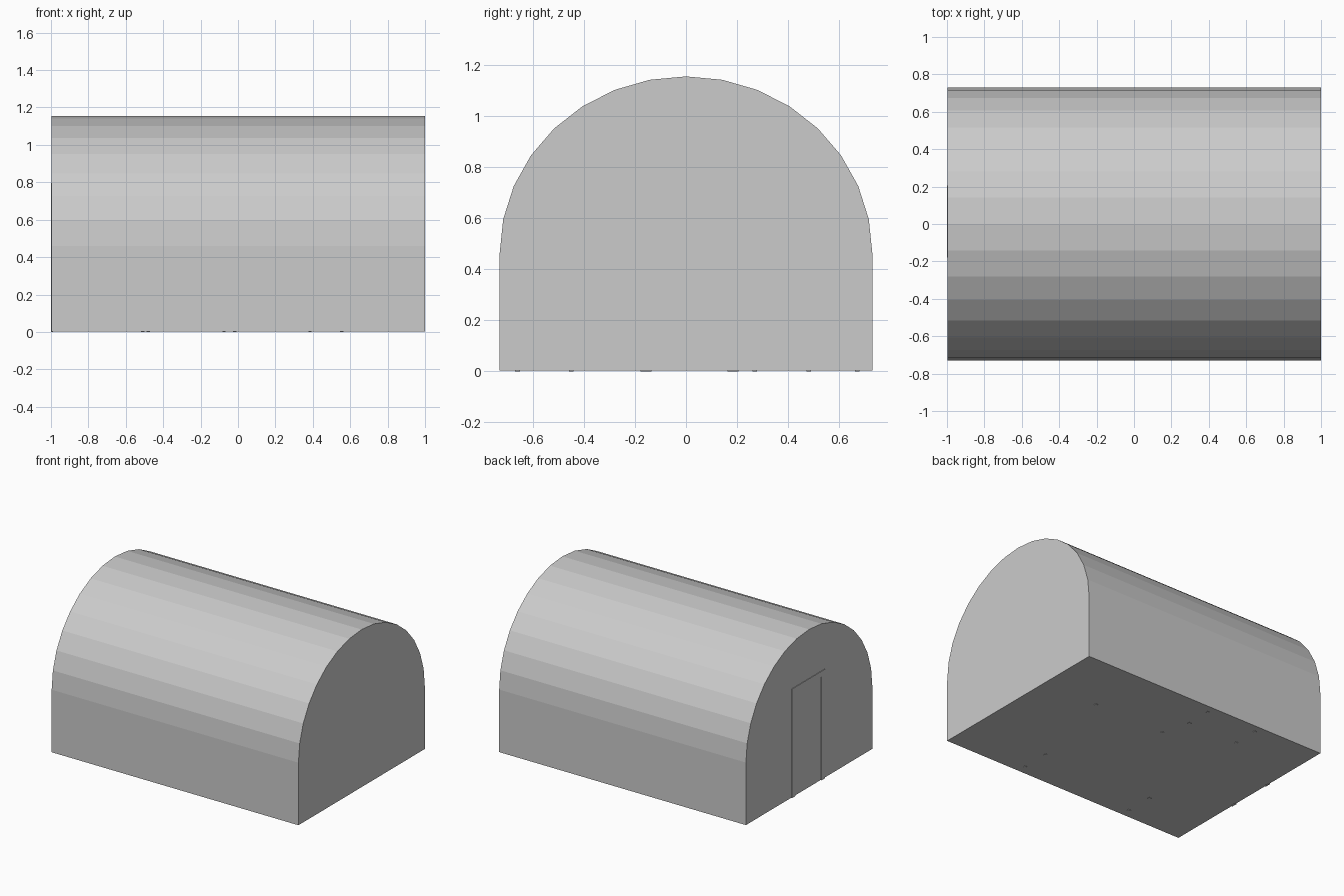
import bpy, bmesh, math

if "Cube" in bpy.data.objects:
    bpy.data.objects.remove(bpy.data.objects["Cube"])


def box(name, x0, x1, y0, y1, z0, z1):
    """Axis-aligned box given by its limits."""
    bm = bmesh.new()
    bmesh.ops.create_cube(bm, size=1)
    for v in bm.verts:
        v.co.x = x0 if v.co.x < 0 else x1
        v.co.y = y0 if v.co.y < 0 else y1
        v.co.z = z0 if v.co.z < 0 else z1
    return finish(name, bm)


def finish(name, bm):
    bmesh.ops.recalc_face_normals(bm, faces=bm.faces)
    mesh = bpy.data.meshes.new(name)
    bm.to_mesh(mesh)
    bm.free()
    obj = bpy.data.objects.new(name, mesh)
    bpy.context.collection.objects.link(obj)
    return obj


HALF_W, SPRING, RISE, BASE = 0.73, 0.46, 0.695, 0.003
WALL_X = -0.996

# Vaulted hut: straight side walls under a 16-sided half ellipse
profile = [(-HALF_W, BASE), (HALF_W, BASE)]
for i in range(17):
    a = math.pi * i / 16
    profile.append((HALF_W * math.cos(a), SPRING + RISE * math.sin(a)))
bm = bmesh.new()
end = bm.faces.new([bm.verts.new((WALL_X, y, z)) for y, z in profile])
new = bmesh.ops.extrude_face_region(bm, geom=[end], use_keep_orig=True)["geom"]
bmesh.ops.translate(bm, vec=(1 - WALL_X, 0, 0),
                    verts=[g for g in new if isinstance(g, bmesh.types.BMVert)])
finish("vaulted_hut", bm)

# Door frame on the -x end wall, one upside-down U
y0, y1, top, t = -0.178, 0.205, 0.797, 0.042
outline = [(y0, 0), (y0, top), (y1, top), (y1, 0),
           (y1 - t, 0), (y1 - t, top - t), (y0 + t, top - t), (y0 + t, 0)]
bm = bmesh.new()
face = bm.faces.new([bm.verts.new((-1, y, z)) for y, z in outline])
new = bmesh.ops.extrude_face_region(bm, geom=[face], use_keep_orig=True)["geom"]
bmesh.ops.translate(bm, vec=(0.012, 0, 0),
                    verts=[g for g in new if isinstance(g, bmesh.types.BMVert)])
finish("door_frame", bm)

# Small furniture feet showing through the floor
feet = {"table_foot": ((-0.48, -0.075), (0.48, 0.67)),
        "bench_foot": ((-0.51, 0.385), (-0.66, -0.45)),
        "stove_foot": ((-0.017, 0.555), (0.27,))}
r = 0.009
for name, (xs, ys) in feet.items():
    for x in xs:
        for y in ys:
            box(name, x - r, x + r, y - r, y + r, 0, 0.02)
